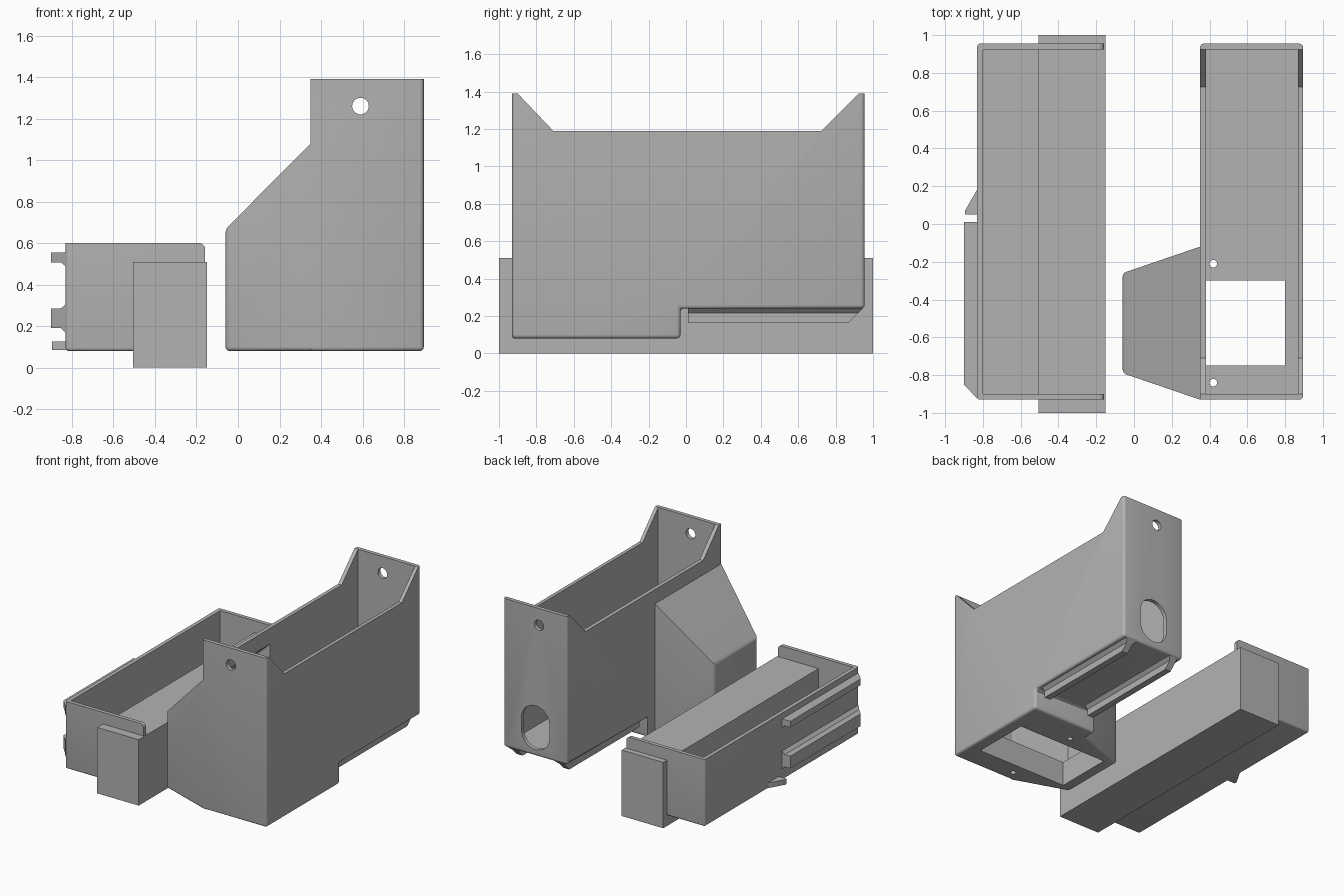
import bpy, bmesh, math
from mathutils import Matrix

if "Cube" in bpy.data.objects:
    bpy.data.objects.remove(bpy.data.objects["Cube"])

grey = bpy.data.materials.new("grey plastic")
grey.diffuse_color = (0.45, 0.45, 0.45, 1)
grey.use_nodes = True
grey.node_tree.nodes["Principled BSDF"].inputs["Base Color"].default_value = grey.diffuse_color


def finish(bm, name, rule=None, width=0.02):
    """Turn a bmesh into an object, rounding the edges chosen by the rule."""
    bmesh.ops.recalc_face_normals(bm, faces=bm.faces)
    if rule:
        edges = [e for e in bm.edges if rule(e.verts[0].co, e.verts[1].co)]
        bmesh.ops.bevel(bm, geom=edges, offset=width, segments=4,
                        profile=0.5, affect='EDGES')
    me = bpy.data.meshes.new(name)
    bm.to_mesh(me)
    bm.free()
    ob = bpy.data.objects.new(name, me)
    bpy.context.collection.objects.link(ob)
    me.materials.append(grey)
    return ob


def hull(name, pts, rule=None, width=0.02):
    bm = bmesh.new()
    for p in pts:
        bm.verts.new(p)
    bmesh.ops.convex_hull(bm, input=bm.verts)
    bmesh.ops.dissolve_limit(bm, angle_limit=0.01, verts=bm.verts, edges=bm.edges)
    return finish(bm, name, rule, width)


def block(name, x0, x1, y0, y1, z0, z1, rule=None, width=0.02):
    pts = [(x, y, z) for x in (x0, x1) for y in (y0, y1) for z in (z0, z1)]
    return hull(name, pts, rule, width)


def side_prism(name, profile, x0, x1, rule=None):
    """Extrude a (y, z) outline along x."""
    bm = bmesh.new()
    face = bm.faces.new([bm.verts.new((x0, y, z)) for y, z in profile])
    ext = bmesh.ops.extrude_face_region(bm, geom=[face])
    for v in ext["geom"]:
        if isinstance(v, bmesh.types.BMVert):
            v.co.x = x1
    return finish(bm, name, rule)


def drill(name, x, y, z, r, length, axis):
    bm = bmesh.new()
    m = Matrix.Translation((x, y, z))
    if axis == 'Y':
        m = m @ Matrix.Rotation(math.pi / 2, 4, 'X')
    bmesh.ops.create_cone(bm, cap_ends=True, segments=32, radius1=r,
                          radius2=r, depth=length, matrix=m)
    return finish(bm, name)


def combine(target, tool, op='DIFFERENCE'):
    mod = target.modifiers.new(op.lower(), 'BOOLEAN')
    mod.operation, mod.solver, mod.object = op, 'EXACT', tool
    bpy.context.view_layer.objects.active = target
    bpy.ops.object.modifier_apply(modifier=mod.name)
    bpy.data.objects.remove(tool, do_unlink=True)


def near(a, b):
    return abs(a - b) < 0.002


# Tall box: outer shell with raised ends and a stepped underside
X0, X1, Y0, Y1 = 0.35, 0.895, -0.93, 0.955


def box_edges(a, b):
    if max(a.z, b.z) > 1.3 and min(a.z, b.z) > 1.1:
        return False
    if near(a.z, 1.19) or near(b.z, 1.19):
        return False
    if near(a.x, X0) and near(b.x, X0) and max(a.y, b.y) < 0:
        return False
    return True


box = side_prism("storage_box", [
    (Y0, 0.08), (-0.03, 0.08), (-0.03, 0.24), (Y1, 0.24), (Y1, 1.39), (0.925, 1.39),
    (0.725, 1.19), (-0.71, 1.19), (-0.90, 1.39), (Y0, 1.39)], X0, X1, box_edges)

# Side chute, narrower towards its outer end, with a sloped roof
chute = hull("chute", [
    (-0.06, -0.26, 0.08), (-0.06, -0.79, 0.08), (-0.06, -0.26, 0.67), (-0.06, -0.79, 0.67),
    (0.35, -0.12, 0.08), (0.35, -0.93, 0.08), (0.35, -0.12, 1.08), (0.35, -0.93, 1.08),
    (0.37, -0.13, 0.08), (0.37, -0.92, 0.08), (0.37, -0.13, 1.08), (0.37, -0.92, 1.08)],
    lambda a, b: max(a.x, b.x) < 0 or (min(a.x, b.x) < 0 and max(a.z, b.z) < 0.1))
combine(box, chute, 'UNION')

# Hollow the box and the chute above the thick floor
combine(box, block("box_cavity", 0.38, 0.868, -0.90, 0.925, 0.27, 1.6))
combine(box, hull("chute_cavity", [
    (x, y, z) for x, ya, yb, zt in ((-0.03, -0.77, -0.28, 0.658), (0.385, -0.899, -0.15, 1.073))
    for y in (ya, yb) for z in (0.27, zt)]))

# Floor opening, screw holes, hanging holes and the rounded slot in the back
combine(box, block("floor_opening", 0.03, 0.80, -0.75, -0.30, -0.1, 0.4))
for y in (-0.21, -0.84):
    combine(box, drill("screw_hole", 0.42, y, 0.2, 0.02, 0.4, 'Z'))
combine(box, drill("hanging_holes", 0.59, 0, 1.26, 0.04, 3, 'Y'))
slot = [(0.62 + 0.12 * math.cos(t), y, 0.46 + 0.12 * math.sin(t) + (0.05 if i < 17 else -0.05))
        for y in (0.8, 1.1) for i in range(34)
        for t in [(i if i < 17 else i - 1) * math.pi / 16]]
combine(box, hull("back_slot", slot))


# Slide rails: a straight bar on a flared root, chamfered at one end
def rail(name, lo, hi, flare_lo, flare_hi, place):
    for part, d0, d1, grow in (("root", 0.0, 0.025, 1), ("bar", 0.0, 0.075, 0)):
        pts = []
        for d in (d0, d1):
            g = grow if d == d0 else 0
            for w in (lo - flare_lo * g, hi + flare_hi * g):
                for y in (0.01, 0.945 - d):
                    pts.append(place(d, w, y))
        hull(name + "_" + part, pts)


def under_box(d, w, y):
    return (w, y, 0.241 - d)


def beside_tray(d, w, y):
    return (-0.829 - d * 0.95, 0.01 - (y - 0.01), w)


rail("box_rail_left", 0.39, 0.44, 0.0, 0.025, under_box)
rail("box_rail_right", 0.79, 0.84, 0.025, 0.025, under_box)
rail("tray_rail_lower", 0.19, 0.285, 0.023, 0.023, beside_tray)
rail("tray_rail_upper", 0.507, 0.555, 0.02, 0.0, beside_tray)

# Low tray: open on the inner side, with rounded end-wall corners
tray = block("tray", -0.83, -0.158, Y0, Y1, 0.08, 0.60,
             lambda a, b: (near(a.x, b.x) and near(a.z, b.z) and a.z < 0.1)
             or (near(a.x, b.x) and near(a.y, b.y) and a.x < -0.8)
             or (near(a.y, b.y) and near(a.z, b.z) and a.z < 0.1), 0.015)
combine(tray, block("tray_cavity", -0.80, 0.2, -0.90, 0.925, 0.11, 0.9))
corner = block("corner_cut", -0.188, -0.1, -1.1, 1.1, 0.57, 0.7)
combine(corner, drill("corner_round", -0.188, 0, 0.57, 0.03, 3, 'Y'))
combine(tray, corner)

# Long block resting in the tray
block("long_block", -0.505, -0.15, -1.0, 1.0, 0.0, 0.51)

# Wedge catch on the tray's outer side
hull("tray_catch", [(x, y, z) for z in (0.085, 0.125)
                    for x, y in ((-0.82, 0.05), (-0.895, 0.05), (-0.895, 0.07), (-0.82, 0.20))])

# Smooth the rounded edges and keep the corners crisp
for ob in bpy.context.collection.objects:
    bpy.ops.object.select_all(action='DESELECT')
    ob.select_set(True)
    bpy.context.view_layer.objects.active = ob
    bpy.ops.object.shade_smooth_by_angle(angle=math.radians(30))
